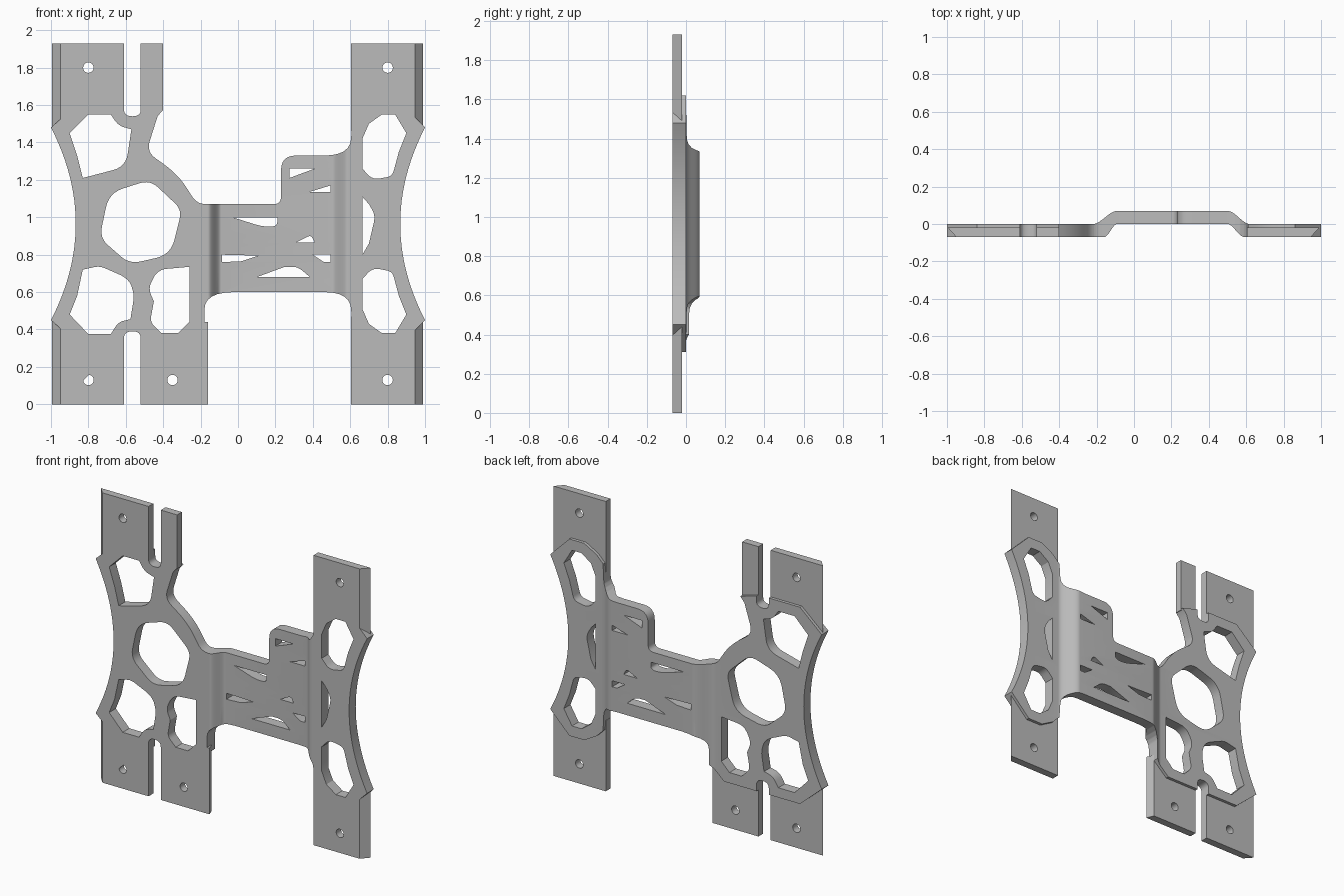
import bpy, bmesh, math
from mathutils import Vector

cube = bpy.data.objects.get("Cube")
if cube:
    bpy.data.objects.remove(cube)

grey = bpy.data.materials.new("plain_grey")
grey.use_nodes = True
grey.diffuse_color = (0.5, 0.5, 0.5, 1)
grey.node_tree.nodes["Principled BSDF"].inputs["Base Color"].default_value = (0.5, 0.5, 0.5, 1)

HEIGHT = 1.93
FRONT, BACK, LIFT = -0.07, 0.0, 0.07


def bezier(a, control, b, steps):
    a, c, b = Vector(a), Vector(control), Vector(b)
    return [a * (1 - t) ** 2 + c * 2 * t * (1 - t) + b * t * t
            for t in (i / steps for i in range(steps + 1))]


def rounded(points, radius=0.0):
    """Round polygon corners; a point's third value overrides the radius."""
    result = []
    for i, point in enumerate(points):
        p = Vector(point[:2])
        r = point[2] if len(point) > 2 else radius
        before = Vector(points[i - 1][:2]) - p
        after = Vector(points[(i + 1) % len(points)][:2]) - p
        if r == 0:
            result.append(p)
            continue
        start = p + before.normalized() * min(r, before.length * 0.48)
        end = p + after.normalized() * min(r, after.length * 0.48)
        result += bezier(start, p, end, 6)
    return result


def circle(x, z, r, sides=20):
    return [Vector((x + r * math.cos(math.tau * i / sides), z + r * math.sin(math.tau * i / sides)))
            for i in range(sides)]


def flip(points):
    return [(p[0], HEIGHT - p[1], *p[2:]) for p in points]


def plate(name, loops, front, back, shape=None, smooth=False):
    """Fill closed x-z loops (inner ones are holes) and give them depth along y."""
    curve = bpy.data.curves.new(name + "_profile", "CURVE")
    curve.dimensions = "2D"
    curve.fill_mode = "BOTH"
    curve.extrude = (back - front) / 2
    for loop in loops:
        spline = curve.splines.new("POLY")
        spline.points.add(len(loop) - 1)
        for target, p in zip(spline.points, loop):
            target.co = (p[0], p[1], 0, 1)
        spline.use_cyclic_u = True
    helper = bpy.data.objects.new(name + "_profile", curve)
    bpy.context.collection.objects.link(helper)
    bpy.context.view_layer.update()
    graph = bpy.context.evaluated_depsgraph_get()
    mesh = bpy.data.meshes.new_from_object(helper.evaluated_get(graph))
    bpy.data.objects.remove(helper)
    mesh.name = name
    bm = bmesh.new()
    bm.from_mesh(mesh)
    for v in bm.verts:
        x, z, depth = v.co
        v.co = (x, depth + (front + back) / 2, z)
    bmesh.ops.remove_doubles(bm, verts=bm.verts, dist=0.0002)
    if shape:
        shape(bm)
    bmesh.ops.recalc_face_normals(bm, faces=bm.faces)
    bm.to_mesh(mesh)
    bm.free()
    mesh.materials.clear()
    mesh.materials.append(grey)
    obj = bpy.data.objects.new(name, mesh)
    bpy.context.collection.objects.link(obj)
    if smooth:
        bpy.ops.object.select_all(action="DESELECT")
        obj.select_set(True)
        bpy.context.view_layer.objects.active = obj
        bpy.ops.object.shade_smooth_by_angle(angle=math.radians(30))
    return obj


def ease(x, low, high):
    t = min(max((x - low) / (high - low), 0), 1)
    return t * t * (3 - 2 * t)


def raise_bridge(bm):
    """Cut narrow strips at both bends, then push the bridge backwards."""
    for low, high in ((-0.22, -0.09), (0.50, 0.62)):
        for i in range(25):
            x = low + (high - low) * i / 24
            bmesh.ops.bisect_plane(bm, geom=bm.verts[:] + bm.edges[:] + bm.faces[:],
                                   plane_co=(x, 0, 0), plane_no=(1, 0, 0), dist=0.00001)
    for v in bm.verts:
        x = v.co.x
        if v.co.y > (FRONT + BACK) / 2:
            v.co.y += LIFT * (ease(x, -0.22, -0.09) - ease(x, 0.50, 0.62))
        else:
            v.co.y += LIFT * (ease(x, -0.16, -0.09) - ease(x, 0.50, 0.59))


# Bracket outline: two slotted frames joined by a bridge
right_ear = [(0.61, 1.52), (0.66, 1.57), (0.75, 1.62), (0.86, 1.62), (1, 1.48)]
top_edge = [(-1, 1.48), (-0.84, 1.62), (-0.61, 1.62), (-0.61, 1.54, 0.045),
            (-0.52, 1.54, 0.045), (-0.52, 1.61), (-0.40, 1.575), (-0.43, 1.54),
            (-0.49, 1.35, 0.06), (-0.32, 1.23, 0.1), (-0.22, 1.07, 0.05),
            (0.23, 1.07, 0.04), (0.23, 1.33, 0.08), (0.6, 1.33, 0.14)]
bottom_edge = [(0.6, 0.6, 0.14), (-0.18, 0.6, 0.16), (-0.18, 0.4), (-0.28, 0.31),
               (-0.52, 0.31), (-0.52, 0.39, 0.045), (-0.61, 0.39, 0.045),
               (-0.61, 0.31), (-0.84, 0.31), (-1, 0.45)]
right_waist = [tuple(p) for p in bezier((1, 1.48), (0.735, 0.965), (1, 0.45), 24)]
left_waist = [(-x, z) for x, z in reversed(right_waist)]
outline = rounded(top_edge + right_ear + right_waist[1:-1]
                  + flip(right_ear)[::-1] + bottom_edge + left_waist[1:-1])

# Large frame openings
ear_hole = [(0.665, 1.42), (0.70, 1.5), (0.77, 1.55), (0.84, 1.55), (0.9, 1.45),
            (0.86, 1.35), (0.825, 1.22, 0.03), (0.72, 1.20, 0.04), (0.665, 1.26)]
holes = [
    [(-0.9, 1.45), (-0.8, 1.55), (-0.68, 1.55), (-0.64, 1.49, 0.04), (-0.57, 1.47),
     (-0.6, 1.27, 0.07), (-0.83, 1.21), (-0.86, 1.33)],
    [(-0.74, 0.89, 0.06), (-0.69, 1.13, 0.08), (-0.47, 1.20, 0.06), (-0.30, 1.04, 0.05),
     (-0.36, 0.80, 0.08), (-0.58, 0.75, 0.06)],
    [(-0.83, 0.72), (-0.74, 0.74, 0.03), (-0.58, 0.67, 0.06), (-0.555, 0.58, 0.03),
     (-0.575, 0.455), (-0.64, 0.44, 0.04), (-0.68, 0.375), (-0.8, 0.375), (-0.9, 0.48), (-0.86, 0.58)],
    [(-0.43, 0.72, 0.05), (-0.26, 0.735), (-0.26, 0.44), (-0.32, 0.38), (-0.41, 0.38),
     (-0.47, 0.44, 0.03), (-0.45, 0.55), (-0.48, 0.62, 0.04)],
    ear_hole, flip(ear_hole),
    [(0.665, 1.11), (0.70, 1.07), (0.735, 1.01, 0.04), (0.70, 0.86), (0.665, 0.80)],
]

# Small bridge slots
slots = [
    [(-0.03, 1.0), (0.21, 1.0), (0.21, 0.95, 0.04), (0.13, 0.95, 0.04)],
    [(0.275, 1.26), (0.41, 1.26), (0.275, 1.21)],
    [(0.38, 1.135), (0.495, 1.17), (0.495, 1.135)],
    [(0.31, 0.865), (0.39, 0.905, 0.02), (0.41, 0.865)],
    [(0.40, 0.80), (0.495, 0.80), (0.495, 0.76), (0.46, 0.76)],
    [(-0.085, 0.80), (0.11, 0.795), (0.02, 0.765), (-0.085, 0.76)],
    [(0.1, 0.68), (0.25, 0.735), (0.32, 0.735, 0.03), (0.385, 0.68)],
]
plate("bracket_body", [outline] + [rounded(h) for h in holes + slots],
      FRONT, BACK, raise_bridge, smooth=True)


# Thinner mounting tabs with a bevelled outer front edge
def tab(name, points, bolts, outer_x, bevel):
    def bevel_edge(bm):
        for v in bm.verts:
            if abs(v.co.x - outer_x) < 0.002 and v.co.y < -0.05:
                v.co.x -= math.copysign(bevel, outer_x)
    loops = [points] + [circle(x, z, 0.028) for x, z in bolts]
    plate(name, loops, FRONT, -0.02, bevel_edge, smooth=True)


left_tab = [(-0.995, HEIGHT), (-0.995, 1.48), (-0.945, 1.48), (-0.83, 1.58), (-0.61, 1.58), (-0.61, HEIGHT)]
right_tab = [(0.605, HEIGHT), (0.605, 1.46), (0.64, 1.46), (0.74, 1.58), (0.86, 1.58),
             (0.945, 1.48), (0.99, 1.48), (0.99, HEIGHT)]
for side, points, x, edge in (("right", left_tab, -0.8, -0.995), ("left", right_tab, 0.8, 0.99)):
    tab("upper_" + side + "_tab", points, [(x, 1.80)], edge, 0.045)
    tab("lower_" + side + "_tab", flip(points), [(x, 0.13)], edge, 0.045)
tab("lower_inner_tab", [(-0.52, 0), (-0.18, 0), (-0.18, 0.44), (-0.22, 0.44), (-0.3, 0.35), (-0.52, 0.35)],
    [(-0.35, 0.13)], -0.18, -0.02 * -1)
tab("upper_inner_tab", [(-0.52, HEIGHT), (-0.40, HEIGHT), (-0.40, 1.57), (-0.52, 1.57)], [], -0.40, 0.0)
